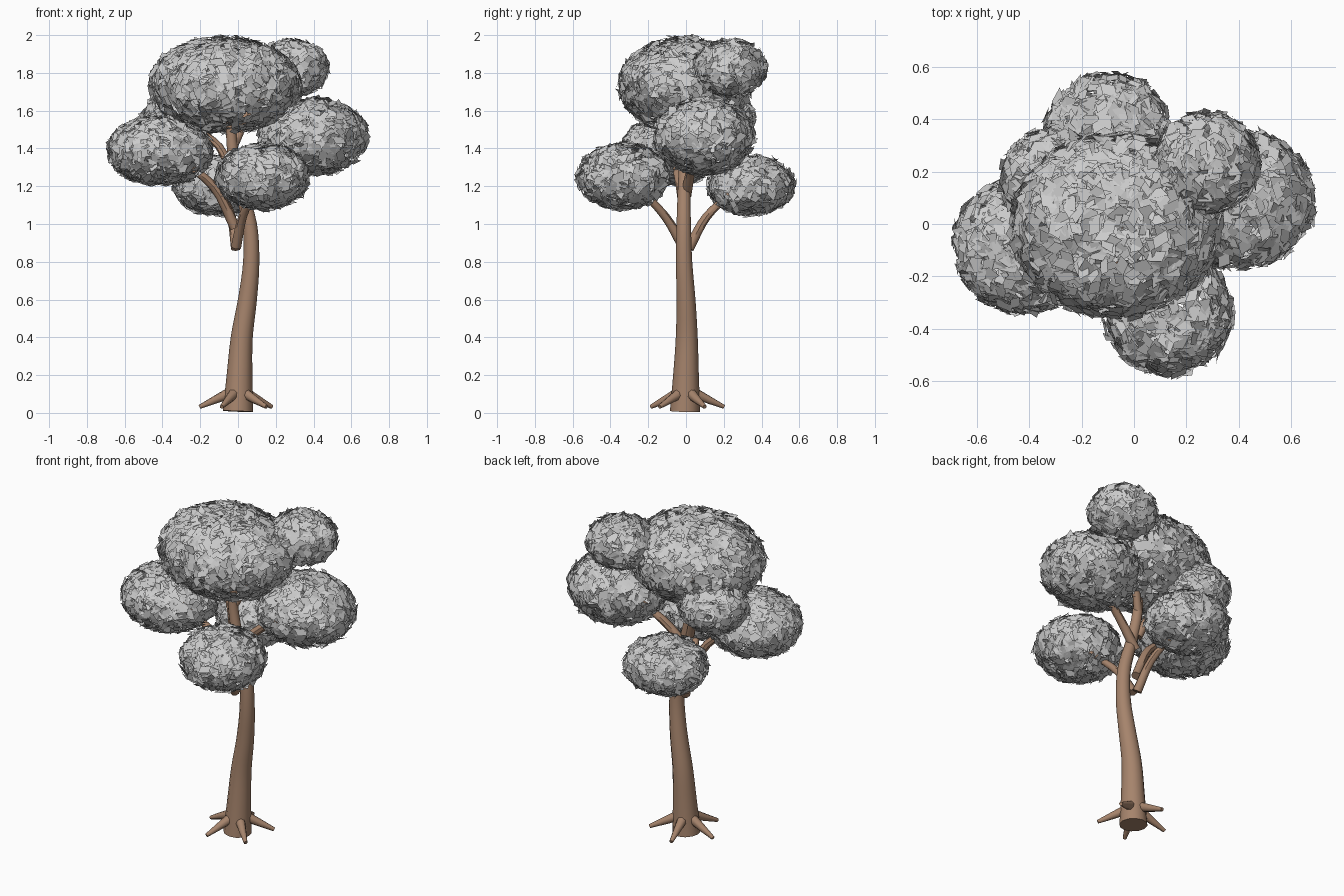
import bpy, bmesh, math, random
from mathutils import Vector, Matrix

if "Cube" in bpy.data.objects:
    bpy.data.objects.remove(bpy.data.objects["Cube"])

random.seed(7)
bark = bpy.data.materials.new("bark")
bark.diffuse_color = (0.38, 0.23, 0.15, 1)
bark.use_nodes = True
bark.node_tree.nodes["Principled BSDF"].inputs["Base Color"].default_value = bark.diffuse_color


def add_object(name, bm, mat=None):
    me = bpy.data.meshes.new(name)
    bm.to_mesh(me)
    bm.free()
    ob = bpy.data.objects.new(name, me)
    bpy.context.collection.objects.link(ob)
    if mat:
        me.materials.append(mat)
    return ob


def smooth_path(pts, steps):
    """Catmull-Rom through (x, y, z, radius) points."""
    p = [Vector(q) for q in pts]
    p = [2 * p[0] - p[1]] + p + [2 * p[-1] - p[-2]]
    out = []
    for i in range(1, len(p) - 2):
        a, b, c, d = p[i - 1:i + 3]
        for s in range(steps):
            t = s / steps
            out.append(0.5 * (2 * b + (c - a) * t + (2 * a - 5 * b + 4 * c - d) * t * t
                              + (3 * b - a - 3 * c + d) * t ** 3))
    return out + [p[-2]]


def tube(name, pts, sides=10, steps=4):
    """Tapered, capped tube swept along a smooth path."""
    path = smooth_path(pts, steps)
    bm = bmesh.new()
    rings = []
    for i, q in enumerate(path):
        tan = (path[min(i + 1, len(path) - 1)] - path[max(i - 1, 0)]).to_3d().normalized()
        rot = Vector((0, 0, 1)).rotation_difference(tan)
        ring = []
        for k in range(sides):
            a = 2 * math.pi * k / sides
            ring.append(bm.verts.new(q.to_3d() + rot @ Vector((math.cos(a), math.sin(a), 0)) * q[3]))
        rings.append(ring)
    for lo, hi in zip(rings, rings[1:]):
        for k in range(sides):
            n = (k + 1) % sides
            bm.faces.new((lo[k], lo[n], hi[n], hi[k]))
    bm.faces.new(rings[0][::-1])
    bm.faces.new(rings[-1])
    ob = add_object(name, bm, bark)
    bpy.ops.object.select_all(action='DESELECT')
    ob.select_set(True)
    bpy.context.view_layer.objects.active = ob
    bpy.ops.object.shade_smooth_by_angle(angle=math.radians(45))
    return ob


def foliage(name, centre, radii, density=1500):
    """Shell of loose kite-shaped leaf cards lying roughly on an ellipsoid."""
    c, r = Vector(centre), Vector(radii)
    mean = (r.x + r.y + r.z) / 3
    bm = bmesh.new()
    for _ in range(int(4 * math.pi * mean * mean * density)):
        # even spread over the ellipsoid by rejection on local area stretch
        while True:
            d = Vector([random.gauss(0, 1) for _ in range(3)]).normalized()
            n = Vector((d.x / r.x, d.y / r.y, d.z / r.z))
            if random.random() < n.length * min(r):
                break
        n.normalize()
        pos = c + d * r * random.uniform(0.88, 0.98)
        rot = Vector((0, 0, 1)).rotation_difference(n).to_matrix()
        rot = rot @ Matrix.Rotation(random.uniform(0, 2 * math.pi), 3, 'Z')
        rot = rot @ Matrix.Rotation(random.gauss(0, 0.22), 3, 'X')
        rot = rot @ Matrix.Rotation(random.gauss(0, 0.22), 3, 'Y')
        s = random.uniform(0.8, 1.15)
        skew = random.uniform(-0.015, 0.015)
        kite = ((-0.042, 0), (skew, -0.027), (0.042, 0), (-skew, 0.027))
        bm.faces.new([bm.verts.new(pos + rot @ Vector((x * s, y * s, 0))) for x, y in kite])
    return add_object(name, bm)


# trunk
tube("trunk", [(0, -0.005, 0.008, 0.08), (0.008, 0, 0.2, 0.068), (0.02, 0.004, 0.4, 0.058),
               (0.05, 0, 0.6, 0.05), (0.07, -0.01, 0.8, 0.043), (0.062, -0.012, 1.0, 0.038),
               (0.01, -0.01, 1.2, 0.033), (-0.03, -0.005, 1.4, 0.029), (-0.04, 0, 1.65, 0.024)],
     sides=12)

# roots
for i in range(5):
    a = math.radians(-43 + 72 * i)
    ca, sa = math.cos(a), math.sin(a)
    tube(f"root_{i + 1}", [(0.045 * ca, 0.045 * sa, 0.105, 0.03),
                           (0.125 * ca, 0.125 * sa, 0.068, 0.021),
                           (0.205 * ca, 0.205 * sa, 0.032, 0.011)], sides=8, steps=1)

# branches
branches = {
    "front": [(-0.01, -0.015, 0.88, 0.027), (0.025, -0.11, 1.04, 0.023), (0.1, -0.26, 1.2, 0.016)],
    "back": [(-0.01, 0.015, 0.87, 0.027), (-0.035, 0.11, 1.04, 0.023), (-0.09, 0.26, 1.18, 0.016)],
    "left": [(-0.015, 0, 0.98, 0.028), (-0.13, -0.03, 1.2, 0.024), (-0.34, -0.07, 1.36, 0.016)],
    "right": [(-0.01, 0, 1.15, 0.028), (0.14, 0.03, 1.3, 0.024), (0.34, 0.08, 1.43, 0.016)],
    "back_left": [(-0.03, 0, 1.24, 0.025), (-0.1, 0.05, 1.41, 0.021), (-0.26, 0.13, 1.53, 0.014)],
    "back_right": [(-0.03, 0, 1.4, 0.024), (0.08, 0.09, 1.62, 0.02), (0.24, 0.2, 1.77, 0.014)],
}
for key, pts in branches.items():
    tube(key + "_branch", pts, sides=8)

# foliage clusters
clusters = {
    "crown": ((-0.07, -0.005, 1.735), (0.415, 0.365, 0.262)),
    "left": ((-0.41, -0.08, 1.39), (0.29, 0.27, 0.19)),
    "right": ((0.40, 0.095, 1.465), (0.30, 0.275, 0.21)),
    "front": ((0.13, -0.335, 1.25), (0.255, 0.25, 0.18)),
    "back": ((-0.10, 0.345, 1.205), (0.25, 0.24, 0.165)),
    "back_left": ((-0.31, 0.17, 1.56), (0.205, 0.2, 0.155)),
    "back_right": ((0.28, 0.235, 1.825), (0.205, 0.2, 0.155)),
}
for key, (centre, radii) in clusters.items():
    foliage(key + "_foliage", centre, radii)
